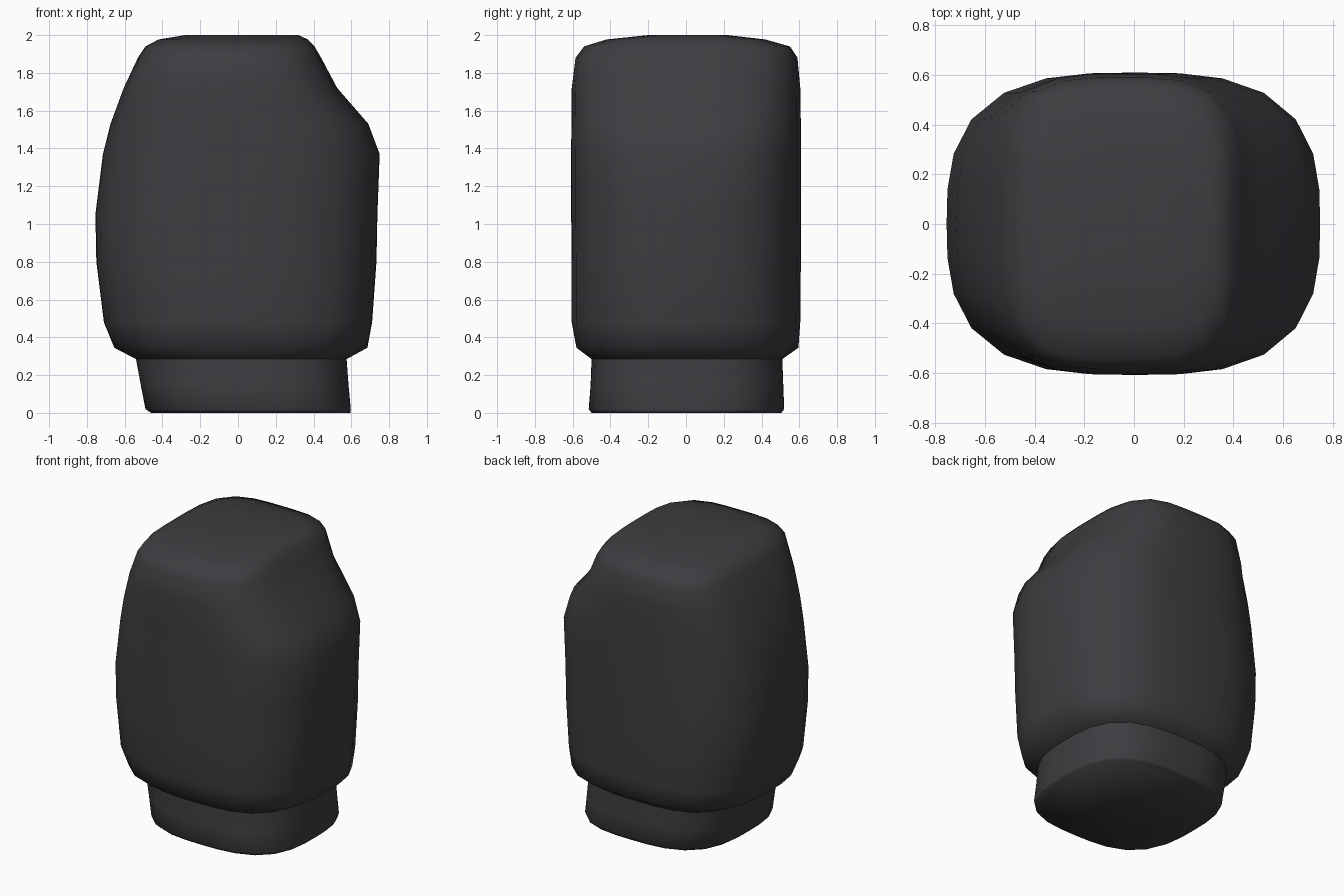
import bpy, bmesh, math

if "Cube" in bpy.data.objects:
    bpy.data.objects.remove(bpy.data.objects["Cube"])

SEGMENTS = 28

dark_grey = bpy.data.materials.new("dark_grey")
dark_grey.diffuse_color = (0.047, 0.046, 0.052, 1)
dark_grey.use_nodes = True
dark_grey.node_tree.nodes["Principled BSDF"].inputs["Base Color"].default_value = dark_grey.diffuse_color


def ring_points(z, x0, x1, y0, y1, n):
    """Rounded-rectangle (superellipse) section filling the given bounds."""
    cx, cy, rx, ry = (x0 + x1) / 2, (y0 + y1) / 2, (x1 - x0) / 2, (y1 - y0) / 2
    for i in range(SEGMENTS):
        a = 2 * math.pi * i / SEGMENTS
        c, s = math.cos(a), math.sin(a)
        r = (abs(c) ** n + abs(s) ** n) ** (-1 / n)
        yield (cx + rx * r * c, cy + ry * r * s, z)


def loft(name, rings, cap_bottom=False, cap_top=False):
    bm = bmesh.new()
    loops = [[bm.verts.new(p) for p in ring_points(*ring)] for ring in rings]
    for a, b in zip(loops, loops[1:]):
        for i in range(SEGMENTS):
            j = (i + 1) % SEGMENTS
            bm.faces.new((a[i], a[j], b[j], b[i]))
    if cap_bottom:
        bm.faces.new(loops[0][::-1])
    if cap_top:
        bm.faces.new(loops[-1])
    for f in bm.faces:
        f.smooth = True
    mesh = bpy.data.meshes.new(name)
    bm.to_mesh(mesh)
    bm.free()
    mesh.materials.append(dark_grey)
    obj = bpy.data.objects.new(name, mesh)
    bpy.context.collection.objects.link(obj)
    return obj


# Head: barrel with a sloped shoulder on the +x side
loft("head", [
    (0.285, -0.54, 0.575, -0.50, 0.51, 3.0),
    (0.345, -0.655, 0.685, -0.58, 0.595, 2.9),
    (0.48, -0.71, 0.71, -0.605, 0.605, 2.9),
    (0.80, -0.75, 0.733, -0.605, 0.608, 2.9),
    (1.05, -0.755, 0.738, -0.608, 0.61, 2.9),
    (1.37, -0.715, 0.75, -0.608, 0.61, 2.9),
    (1.53, -0.675, 0.69, -0.607, 0.608, 3.0),
    (1.72, -0.605, 0.525, -0.605, 0.605, 3.2),
    (1.88, -0.53, 0.44, -0.585, 0.59, 3.6),
    (1.94, -0.49, 0.405, -0.54, 0.55, 3.8),
    (1.977, -0.42, 0.37, -0.42, 0.42, 4.0),
    (2.0, -0.28, 0.32, -0.20, 0.22, 4.0),
], cap_top=True)

# Neck: short, slightly leaning stub under the head
loft("neck", [
    (0.0, -0.46, 0.595, -0.50, 0.505, 3.0),
    (0.02, -0.49, 0.597, -0.515, 0.52, 3.0),
    (0.15, -0.515, 0.585, -0.505, 0.515, 3.0),
    (0.285, -0.54, 0.575, -0.50, 0.51, 3.0),
], cap_bottom=True)
